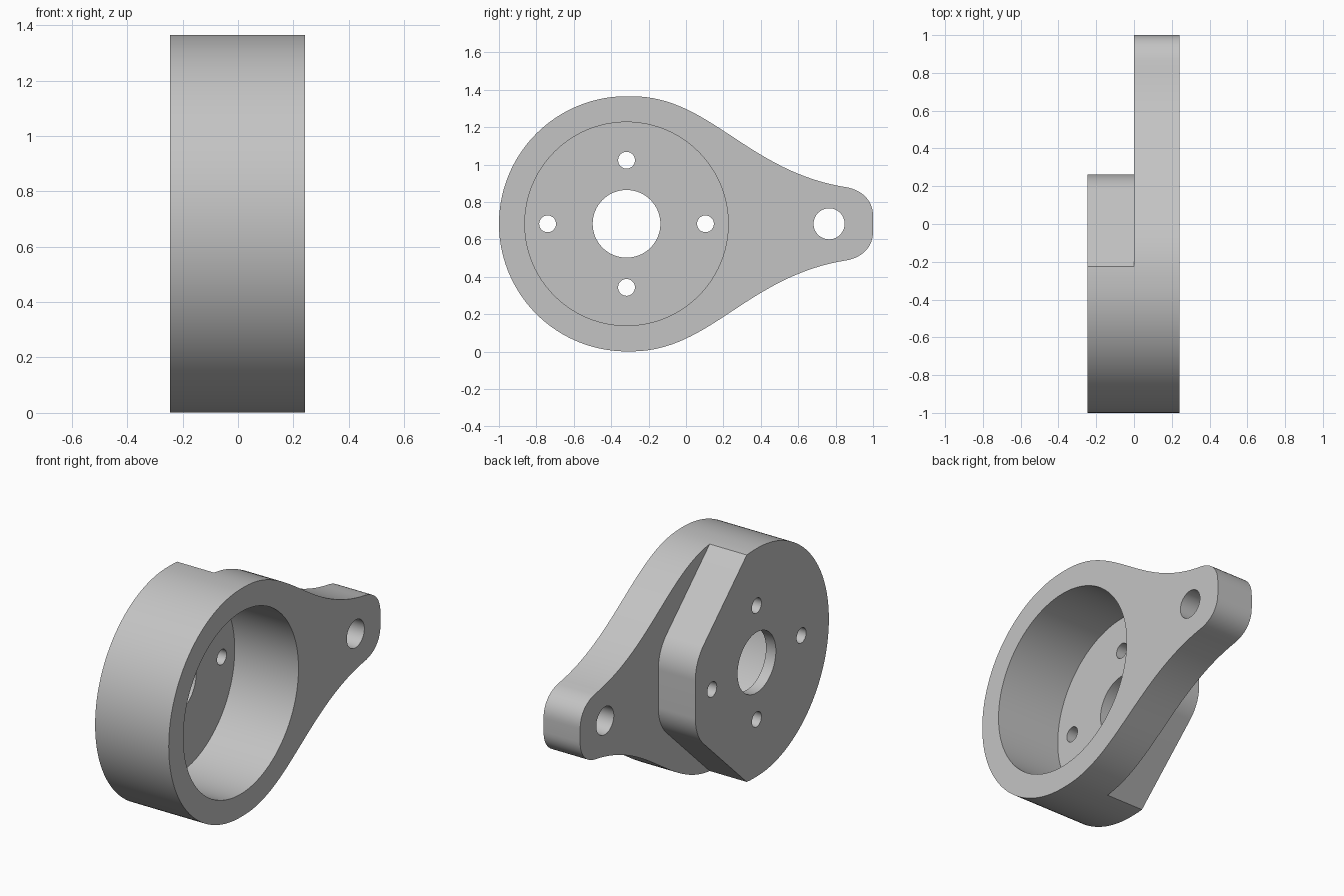
import bpy, bmesh, math
from math import sin, cos, radians

if "Cube" in bpy.data.objects:
    bpy.data.objects.remove(bpy.data.objects["Cube"], do_unlink=True)

MID = 0.683            # height of the part's mirror axis
HUB = -0.318           # y of the hub centre
R = 0.682              # hub outer radius
BACK, STEP, FACE = -0.245, 0.0, 0.242

grey = bpy.data.materials.new("machined_grey")
grey.use_nodes = True
colour = (0.55, 0.55, 0.55, 1)
grey.diffuse_color = colour
grey.node_tree.nodes["Principled BSDF"].inputs["Base Color"].default_value = colour


def bezier(a, b, c, d, n):
    pts = []
    for i in range(n + 1):
        t = i / n
        s = 1 - t
        pts.append(tuple(s**3 * a[k] + 3 * s * s * t * b[k] + 3 * s * t * t * c[k] + t**3 * d[k]
                         for k in (0, 1)))
    return pts


def arc(y, z, r, start, end, n):
    angles = [radians(start + (end - start) * i / n) for i in range(n + 1)]
    return [(y + r * cos(a), z + r * sin(a)) for a in angles]


def mirrored(upper):
    """Close an upper half profile with its reflection below the axis."""
    return upper + [(y, -z) for y, z in reversed(upper) if abs(z) > 1e-4]


def prism(name, profile, x0, x1):
    """Extrude a (y, height above axis) profile along x."""
    bm = bmesh.new()
    face = bm.faces.new([bm.verts.new((x0, y, z + MID)) for y, z in profile])
    top = bmesh.ops.extrude_face_region(bm, geom=[face])
    moved = [v for v in top["geom"] if isinstance(v, bmesh.types.BMVert)]
    bmesh.ops.translate(bm, verts=moved, vec=(x1 - x0, 0, 0))
    bmesh.ops.recalc_face_normals(bm, faces=bm.faces)
    mesh = bpy.data.meshes.new(name)
    bm.to_mesh(mesh)
    bm.free()
    mesh.materials.append(grey)
    obj = bpy.data.objects.new(name, mesh)
    bpy.context.collection.objects.link(obj)
    return obj


def disc(name, y, z, r, x0, x1, n=48):
    return prism(name, arc(y, z, r, 0, 360 * (n - 1) / n, n - 1), x0, x1)


# Teardrop body: round hub, flowing neck and rounded lug
hub = arc(HUB, 0, R, 180, 90, 40)
neck = bezier((-0.29, R), (0.13, R), (0.33, 0.275), (0.866, 0.194), 32)
lug = bezier((0.866, 0.194), (0.95, 0.175), (1, 0.12), (1, 0.04), 12)
body = prism("bracket_body", mirrored(hub + neck + lug[1:]), BACK, FACE)

# Relief behind the arm, leaving a chamfered boss with rounded corners
relief_edge = [(1.2, 1.0), (-0.327, 1.0), (-0.327, 0.775)] + arc(0.012, 0.113, 0.25, 47, 0, 16)
cutters = [prism("arm_relief", mirrored(relief_edge), BACK - 0.1, STEP)]

# Blind pocket, centre bore, bolt holes and lug hole
cutters.append(disc("pocket", HUB, 0, 0.544, BACK + 0.065, FACE + 0.1, 96))
cutters.append(disc("centre_bore", HUB, 0, 0.181, BACK - 0.1, FACE + 0.1, 64))
cutters.append(disc("lug_hole", 0.765, 0, 0.083, BACK - 0.1, FACE + 0.1))
for dy, dz in ((0.422, 0), (-0.422, 0), (0, 0.34), (0, -0.34)):
    cutters.append(disc("bolt_hole", HUB + dy, dz, 0.045, BACK - 0.1, FACE + 0.1, 32))

bpy.context.view_layer.objects.active = body
for cutter in cutters:
    cutter.hide_render = True
    mod = body.modifiers.new(cutter.name, "BOOLEAN")
    mod.operation = "DIFFERENCE"
    mod.solver = "EXACT"
    mod.object = cutter
    bpy.ops.object.modifier_apply(modifier=mod.name)
    bpy.data.objects.remove(cutter, do_unlink=True)

# Smooth curved walls, crisp edges
bpy.ops.object.select_all(action="DESELECT")
body.select_set(True)
bpy.ops.object.shade_smooth_by_angle(angle=radians(30))
